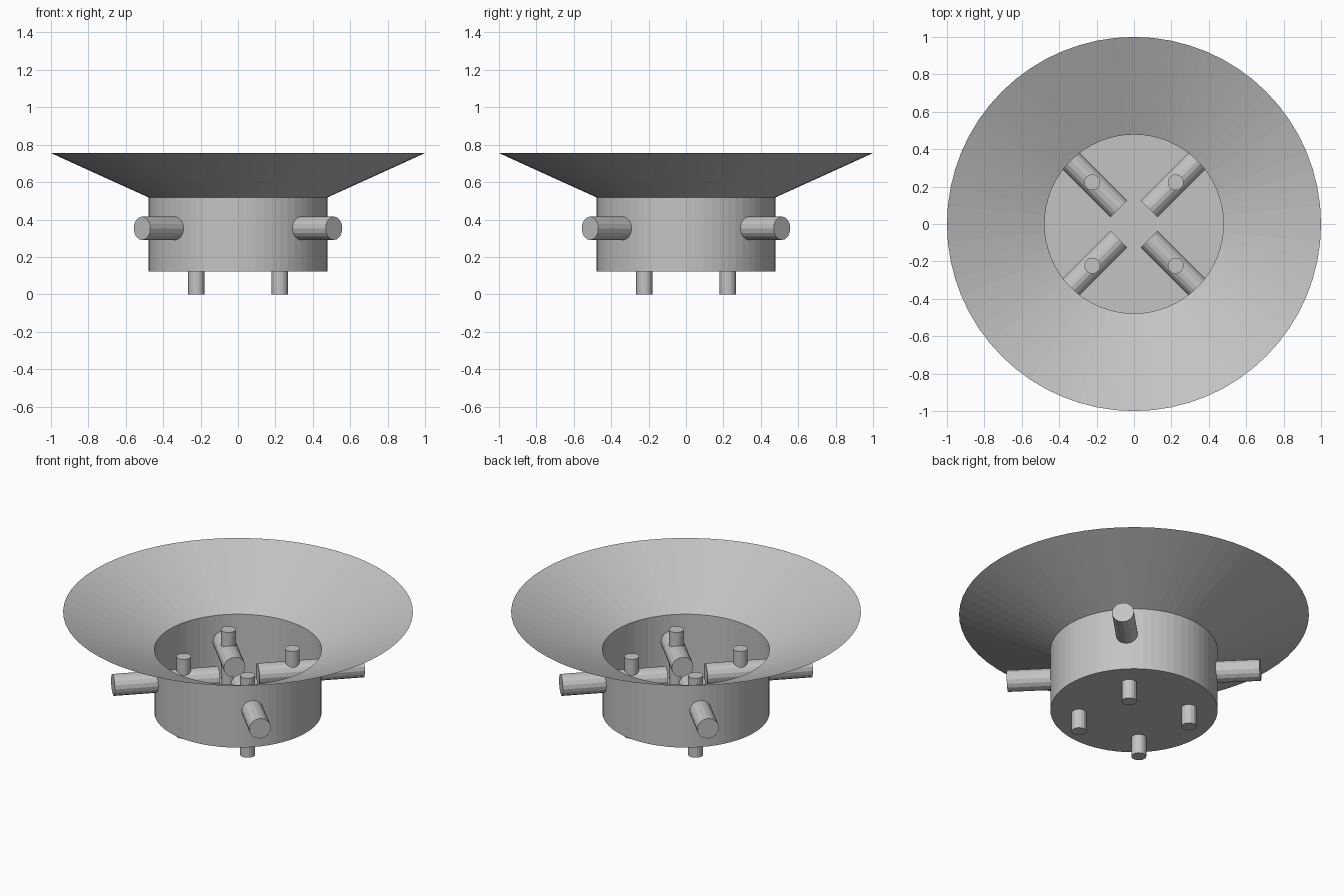
import bpy
import bmesh
import math
from mathutils import Vector

cube = bpy.data.objects.get("Cube")
if cube:
    bpy.data.objects.remove(cube)

grey = bpy.data.materials.new("plain_grey")
grey.use_nodes = True
COLOUR = (0.55, 0.55, 0.55, 1)
grey.diffuse_color = COLOUR
grey.node_tree.nodes["Principled BSDF"].inputs["Base Color"].default_value = COLOUR


def finish(name, bm):
    mesh = bpy.data.meshes.new(name)
    bm.to_mesh(mesh)
    bm.free()
    mesh.materials.append(grey)
    obj = bpy.data.objects.new(name, mesh)
    bpy.context.collection.objects.link(obj)
    return obj


def ring(bm, radius, z, sides):
    return [bm.verts.new((radius * math.cos(math.tau * i / sides),
                          radius * math.sin(math.tau * i / sides), z))
            for i in range(sides)]


def thin_shell(name, profile, sides=64, floor=False):
    """Open sheet lofted through (radius, height) rings."""
    bm = bmesh.new()
    rings = [ring(bm, r, z, sides) for r, z in profile]
    for low, high in zip(rings, rings[1:]):
        for i in range(sides):
            j = (i + 1) % sides
            bm.faces.new((low[i], low[j], high[j], high[i]))
    if floor:
        bm.faces.new(rings[0][::-1])
    return finish(name, bm)


def rod(name, start, end, radius, sides):
    """Closed cylinder between two points."""
    start, end = Vector(start), Vector(end)
    axis = end - start
    bm = bmesh.new()
    bmesh.ops.create_cone(bm, cap_ends=True, segments=sides, radius1=radius,
                          radius2=radius, depth=axis.length)
    obj = finish(name, bm)
    obj.location = (start + end) / 2
    obj.rotation_euler = axis.to_track_quat("Z", "Y").to_euler()
    return obj


BODY_R, BODY_TOP = 0.478, 0.518

# Open drum and flared rim
thin_shell("drum_body", [(BODY_R, 0.122), (BODY_R, BODY_TOP)], floor=True)
thin_shell("flared_rim", [(BODY_R, BODY_TOP), (1.0, 0.755)])

# Four radial bars through the wall, each crossed by an upright pin
for side_x, x_name in ((1, "left"), (-1, "right")):
    for side_y, y_name in ((-1, "front"), (1, "back")):
        place = f"{y_name}_{x_name}"
        rod(f"radial_bar_{place}", (side_x * 0.081, side_y * 0.081, 0.353),
            (side_x * 0.513, side_y * 0.513, 0.353), 0.063, 16)
        rod(f"upright_pin_{place}", (side_x * 0.223, side_y * 0.223, 0),
            (side_x * 0.223, side_y * 0.223, 0.5), 0.043, 16)
